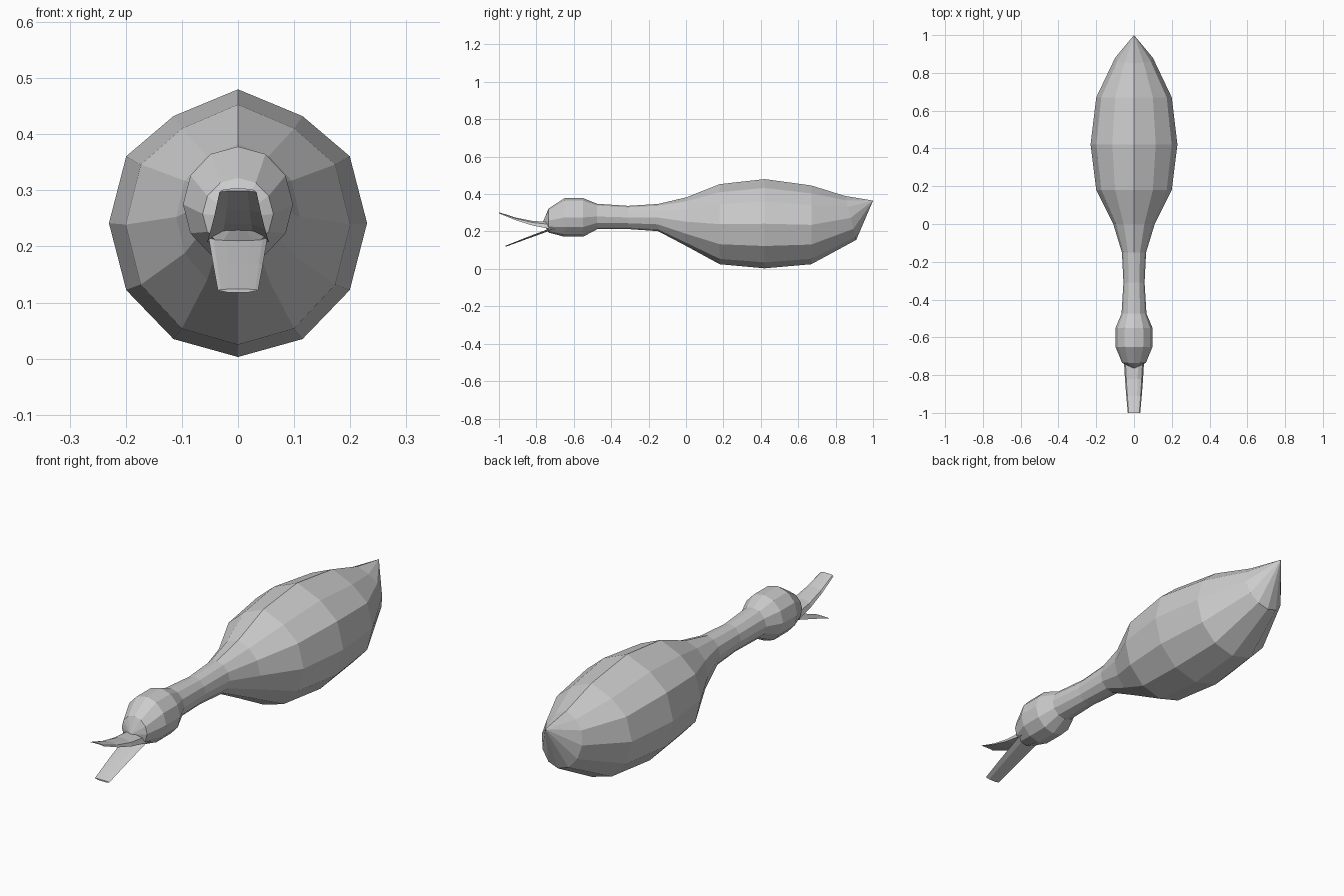
import bpy, bmesh, math

if "Cube" in bpy.data.objects:
    bpy.data.objects.remove(bpy.data.objects["Cube"])


def loft(name, rings, tip_start=None, tip_end=None):
    """Skin a list of equal-length rings, closing each end with a fan or a flat cap."""
    bm = bmesh.new()
    rows = [[bm.verts.new(p) for p in ring] for ring in rings]
    n = len(rows[0])
    for a, b in zip(rows, rows[1:]):
        for i in range(n):
            j = (i + 1) % n
            bm.faces.new((a[i], a[j], b[j], b[i]))
    for row, tip in ((rows[0], tip_start), (rows[-1], tip_end)):
        if tip:
            t = bm.verts.new(tip)
            for i in range(n):
                bm.faces.new((row[i], row[(i + 1) % n], t))
        else:
            bm.faces.new(row)
    bmesh.ops.recalc_face_normals(bm, faces=bm.faces)
    me = bpy.data.meshes.new(name)
    bm.to_mesh(me)
    bm.free()
    ob = bpy.data.objects.new(name, me)
    bpy.context.collection.objects.link(ob)
    return ob


def body_ring(y, top, bottom, width, shoulder=0.87, slant=0.0):
    """Twelve-sided section; shoulder lowers the points beside the back ridge."""
    mid, half = (top + bottom) / 2, (top - bottom) / 2
    pts = []
    for i in range(12):
        a = math.tau * i / 12
        c = shoulder if i in (1, 11) else math.cos(a)
        pts.append((width * math.sin(a), y - slant * c, mid + half * c))
    return pts


def bill_ring(y, top, edge, width, sag=0.0):
    """Shallow arched section; sag curves the underside."""
    section = [(-1, 0), (-0.85, 0.65), (-0.4, 1), (0.4, 1), (0.85, 0.65), (1, 0)]
    pts = [(width * u, y, edge + (top - edge) * v) for u, v in section]
    return pts + [(width * u, y, edge + sag) for u in (0.5, -0.5)]


# Body, neck and head as one continuous skin
loft("bird_body", [
    body_ring(-0.735, 0.322, 0.194, 0.063),
    body_ring(-0.65, 0.378, 0.172, 0.098),
    body_ring(-0.55, 0.378, 0.172, 0.098),
    body_ring(-0.475, 0.348, 0.212, 0.066),
    body_ring(-0.31, 0.337, 0.213, 0.056),
    body_ring(-0.15, 0.347, 0.202, 0.064),
    body_ring(0.0, 0.382, 0.123, 0.11, 0.84),
    body_ring(0.18, 0.453, 0.025, 0.20, 0.80),
    body_ring(0.42, 0.480, 0.003, 0.23, 0.80),
    body_ring(0.67, 0.446, 0.025, 0.20, 0.80),
    body_ring(0.88, 0.390, 0.155, 0.10, 0.80, 0.03),
], tip_start=(0, -0.765, 0.25), tip_end=(0, 1.0, 0.365))

# Upper bill, sweeping up towards its end
loft("upper_bill", [
    bill_ring(-1.0, 0.303, 0.297, 0.033, 0.002),
    bill_ring(-0.91, 0.274, 0.260, 0.041, 0.005),
    bill_ring(-0.82, 0.256, 0.232, 0.048, 0.008),
    bill_ring(-0.70, 0.250, 0.208, 0.055, 0.012),
])

# Lower bill, a thin plate sloping down
loft("lower_bill", [
    bill_ring(-0.965, 0.124, 0.122, 0.036, -0.004),
    bill_ring(-0.85, 0.170, 0.166, 0.044, -0.006),
    bill_ring(-0.72, 0.219, 0.213, 0.052, -0.006),
])
